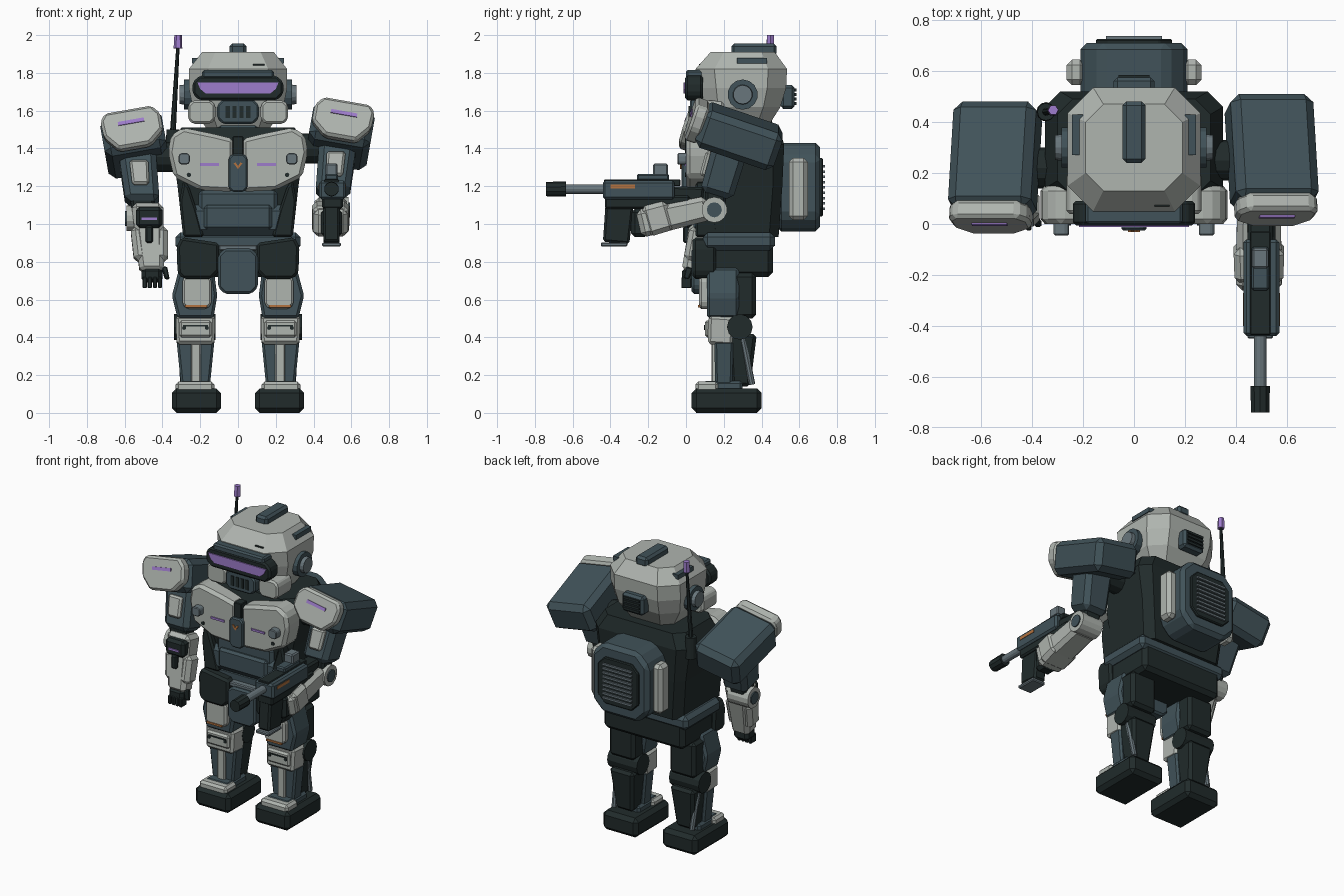
import bpy, bmesh, math
from mathutils import Matrix, Vector

def material(name, rgb):
    m = bpy.data.materials.new(name)
    m.diffuse_color = (*rgb, 1)
    return m

LIGHT = material("light_armour", (0.43, 0.46, 0.43))
SLATE = material("slate", (0.052, 0.085, 0.10))
DARK = material("dark_frame", (0.015, 0.024, 0.024))
GREY = material("metal_grey", (0.14, 0.18, 0.20))
PURPLE = material("purple_glow", (0.34, 0.20, 0.60))
ORANGE = material("orange_mark", (0.45, 0.17, 0.05))
I = Matrix.Identity(4)
SIDES = (("right", I), ("left", Matrix.Diagonal((-1, 1, 1, 1))))

def finish(name, bm, mat, bv=0.0, mx=I):
    bmesh.ops.recalc_face_normals(bm, faces=bm.faces[:])
    if bv:
        bmesh.ops.bevel(bm, geom=bm.edges[:], offset=bv, segments=1,
                        affect='EDGES', clamp_overlap=True)
    bmesh.ops.transform(bm, matrix=mx, verts=bm.verts[:])
    bmesh.ops.recalc_face_normals(bm, faces=bm.faces[:])
    me = bpy.data.meshes.new(name)
    bm.to_mesh(me)
    bm.free()
    me.materials.append(mat)
    ob = bpy.data.objects.new(name, me)
    bpy.context.collection.objects.link(ob)

def loft(name, rings, mat, bv=0.0, mx=I):
    bm = bmesh.new()
    vs = [[bm.verts.new(p) for p in r] for r in rings]
    n = len(vs[0])
    for a, b in zip(vs, vs[1:]):
        for i in range(n):
            bm.faces.new((a[i], a[(i + 1) % n], b[(i + 1) % n], b[i]))
    bm.faces.new(vs[0][::-1])
    bm.faces.new(vs[-1])
    finish(name, bm, mat, bv, mx)

def box(name, x, y, z, mat, bv=0.015, mx=I):
    loft(name, [[(x[0], y[0], h), (x[1], y[0], h), (x[1], y[1], h), (x[0], y[1], h)]
                for h in z], mat, bv, mx)

def octa(x0, x1, y0, y1, c):
    return [(x0 + c, y0), (x1 - c, y0), (x1, y0 + c), (x1, y1 - c),
            (x1 - c, y1), (x0 + c, y1), (x0, y1 - c), (x0, y0 + c)]

def stack(name, levels, mat, mx=I):
    # chamfered horizontal sections: z, half width, front y, back y, corner cut
    loft(name, [[(x, y, z) for x, y in octa(-h, h, a, b, c)]
                for z, h, a, b, c in levels], mat, 0, mx)

def prism(name, pts, y, mat, bv=0.0, mx=I):
    loft(name, [[(px, h, pz) for px, pz in pts] for h in y], mat, bv, mx)

def beam(name, p0, p1, s0, s1, mat, bv=0.02, mx=I):
    # tapered box along a line, width across x
    p0, p1 = Vector(p0), Vector(p1)
    side = Vector((1, 0, 0))
    up = (p1 - p0).normalized().cross(side)
    loft(name, [[p + side * s[0] * a / 2 + up * s[1] * b / 2
                 for a, b in ((-1, -1), (1, -1), (1, 1), (-1, 1))]
                for p, s in ((p0, s0), (p1, s1))], mat, bv, mx)

def tube(name, p0, p1, r0, r1, mat, n=12, mx=I):
    p0, p1 = Vector(p0), Vector(p1)
    bm = bmesh.new()
    bmesh.ops.create_cone(bm, cap_ends=True, segments=n, radius1=r0, radius2=r1,
                          depth=(p1 - p0).length)
    rot = (p1 - p0).to_track_quat('Z', 'Y').to_matrix().to_4x4()
    finish(name, bm, mat, 0, mx @ Matrix.Translation((p0 + p1) / 2) @ rot)

# Head
stack("head", [(1.51, .17, .14, .43, .06), (1.62, .24, .08, .50, .09),
               (1.72, .26, .06, .53, .10), (1.82, .26, .05, .535, .10),
               (1.91, .19, .13, .47, .07)], LIGHT)
box("head_crest", (-.045, .045), (.24, .48), (1.89, 1.955), SLATE)
box("visor_brow", (-.19, .19), (.0, .1), (1.77, 1.815), SLATE, .01)
prism("visor_frame", octa(-.24, .24, 1.655, 1.785, .035), (-.005, .09), DARK, .012)
prism("visor_glow", [(-.215, 1.75), (.215, 1.75), (.2, 1.715), (.17, 1.69),
                     (-.17, 1.69), (-.2, 1.715)], (-.012, 0), PURPLE)
prism("mouth_guard", octa(-.11, .11, 1.53, 1.66, .03), (.02, .15), SLATE, .01)
for i in range(4):
    x = -.054 + i * .036
    box("mouth_slot", (x - .011, x + .011), (.014, .03), (1.56, 1.625), DARK, 0)
box("rear_vent", (-.08, .08), (.5, .575), (1.61, 1.735), SLATE, .015)
for i in range(4):
    box("rear_vent_slat", (-.06, .06), (.57, .585), (1.63 + i * .024, 1.645 + i * .024), DARK, 0)
box("forehead_mark", (.08, .14), (.068, .08), (1.84, 1.848), DARK, 0)
for s, m in SIDES:
    prism(s + "_cheek", octa(.12, .265, 1.53, 1.655, .025), (.04, .2), LIGHT, .012, m)
    tube(s + "_ear", (.22, .3, 1.685), (.285, .3, 1.685), .08, .08, SLATE, 14, m)
    tube(s + "_ear_cap", (.28, .3, 1.685), (.31, .3, 1.685), .053, .05, GREY, 14, m)
    box(s + "_head_slot", (.20, .243), (.27, .43), (1.85, 1.88), SLATE, 0, m)

# Torso
stack("neck", [(1.42, .2, .1, .44, .06), (1.54, .13, .14, .4, .05)], SLATE)
stack("torso", [(.93, .29, .11, .49, .05), (1.2, .32, .08, .51, .05),
                (1.42, .35, .08, .52, .06), (1.51, .3, .11, .49, .06)], DARK)
box("belly", (-.26, .26), (.055, .3), (.94, 1.1), SLATE, .03)
box("belly_upper", (-.21, .21), (.065, .3), (1.05, 1.18), SLATE, .02)
box("belly_panel", (-.18, .18), (.04, .1), (.97, 1.1), SLATE, .015)
prism("chest_buckle", octa(-.05, .05, 1.17, 1.37, .02), (-.025, .05), SLATE, .008)
box("chest_slot", (-.028, .028), (-.006, .06), (1.36, 1.465), DARK, .004)
for s, m in SIDES:
    prism(s + "_chest_plate", [(.022, 1.45), (.12, 1.475), (.29, 1.51), (.355, 1.47),
          (.37, 1.38), (.34, 1.25), (.2, 1.18), (.022, 1.17)], (0, .15), LIGHT, .02, m)
    box(s + "_chest_light", (.1, .2), (-.007, .005), (1.308, 1.322), PURPLE, 0, m)
    prism(s + "_chest_lamp", octa(.255, .315, 1.315, 1.375, .012), (-.045, .02), GREY, .005, m)
    tube(s + "_chest_bolt", (.26, -.006, 1.26), (.26, .01, 1.26), .012, .012, DARK, 8, m)
    prism(s + "_buckle_mark", [(0, 1.29), (.024, 1.322), (.012, 1.325), (0, 1.308)],
          (-.031, -.024), ORANGE, 0, m)
    prism(s + "_waist_guard", [(.18, .93), (.29, .93), (.31, 1.12), (.29, 1.23),
          (.26, 1.2), (.22, 1.08)], (.05, .2), DARK, .012, m)

# Backpack
prism("backpack", octa(-.21, .21, .96, 1.43, .08), (.48, .71), SLATE, .025)
prism("pack_vent", octa(-.15, .15, 1.04, 1.35, .05), (.68, .725), DARK, .006)
for i in range(9):
    z = 1.075 + i * .028
    box("vent_louver", (-.11, .11), (.72, .737), (z, z + .013), GREY, 0)
for s, m in SIDES:
    box(s + "_pack_canister", (.19, .265), (.545, .645), (1.02, 1.35), LIGHT, .022, m)

# Antenna
tube("antenna_base", (-.345, .44, 1.36), (-.345, .44, 1.5), .038, .034, DARK)
tube("antenna_rod", (-.345, .44, 1.48), (-.318, .445, 1.94), .016, .009, DARK, 8)
tube("antenna_tip", (-.318, .445, 1.93), (-.317, .447, 2.0), .023, .02, PURPLE, 6)

# Pelvis
box("belt", (-.33, .33), (.09, .47), (.86, .955), SLATE, .025)
box("pelvis", (-.3, .3), (.1, .46), (.72, .9), DARK, .025)
prism("crotch_plate", octa(-.105, .105, .63, .87, .035), (.03, .2), SLATE, .012)
box("belt_buckle", (-.1, .1), (.05, .12), (.86, .89), GREY, .006)

# Legs
for s, m in SIDES:
    prism(s + "_hip_guard", [(.1, .9), (.3, .93), (.325, .88), (.32, .74), (.29, .71),
          (.14, .71), (.1, .75)], (.035, .16), DARK, .015, m)
    prism(s + "_thigh", [(.13, .77), (.31, .77), (.35, .62), (.32, .5), (.13, .5),
          (.11, .62)], (.11, .28), SLATE, .015, m)
    box(s + "_thigh_back", (.13, .32), (.24, .37), (.5, .74), DARK, .02, m)
    prism(s + "_thigh_plate", octa(.14, .295, .55, .73, .025), (.07, .13), LIGHT, .012, m)
    box(s + "_thigh_stripe", (.165, .28), (.063, .075), (.558, .57), ORANGE, 0, m)
    beam(s + "_knee", (.225, .19, .51), (.225, .18, .36), (.21, .14), (.2, .13), LIGHT, .015, m)
    box(s + "_knee_plate", (.14, .31), (.1, .14), (.4, .49), LIGHT, .012, m)
    box(s + "_knee_slot", (.16, .29), (.094, .11), (.458, .466), DARK, 0, m)
    for x in (.165, .285):
        tube(s + "_knee_bolt", (x, .094, .45), (x, .11, .45), .011, .011, DARK, 8, m)
    tube(s + "_knee_joint", (.12, .285, .455), (.34, .285, .455), .068, .068, DARK, 12, m)
    beam(s + "_shin", (.225, .2, .38), (.225, .2, .13), (.2, .1), (.15, .09), SLATE, .012, m)
    box(s + "_shin_strip", (.197, .25), (.135, .16), (.14, .37), LIGHT, .006, m)
    beam(s + "_calf", (.225, .3, .42), (.225, .29, .14), (.18, .15), (.13, .1), DARK, .018, m)
    tube(s + "_calf_piston", (.3, .3, .4), (.29, .35, .15), .017, .017, GREY, 8, m)
    box(s + "_ankle", (.14, .31), (.09, .3), (.11, .17), SLATE, .015, m)
    box(s + "_toe_cap", (.125, .33), (.05, .17), (.1, .165), LIGHT, .015, m)
    box(s + "_foot", (.09, .35), (.03, .4), (0, .13), DARK, .025, m)

# Shoulders and upper arms
for s, m in SIDES:
    if s == "left":
        m = m @ Matrix.Translation((.005, -.03, -.045))
    f = (m @ Matrix.Translation((.54, .28, 1.465))
         @ Matrix.Rotation(math.radians(10), 4, 'Y')
         @ Matrix.Rotation(math.radians(-19), 4, 'X'))
    box(s + "_shoulder_pad", (-.165, .165), (-.22, .22), (-.105, .105), SLATE, .035, f)
    prism(s + "_shoulder_plate", [(-.12, .11), (.13, .11), (.16, .07), (.155, -.02),
          (.09, -.1), (-.08, -.1), (-.16, -.03), (-.16, .06)], (-.275, -.2), LIGHT, .015, f)
    box(s + "_shoulder_light", (-.07, .07), (-.282, -.27), (.025, .045), PURPLE, 0, f)
    tube(s + "_shoulder_joint", (.3, .25, 1.4), (.5, .25, 1.4), .08, .08, DARK, 12, m)
    beam(s + "_upper_arm", (.53, .24, 1.42), (.5, .16, 1.15), (.2, .19), (.18, .18), SLATE, .03, m)
    beam(s + "_arm_plate", (.52, .135, 1.38), (.51, .1, 1.25), (.1, .06), (.09, .06), LIGHT, .012, m)
    tube(s + "_elbow", (.43, .15, 1.075), (.585, .15, 1.075), .068, .068, LIGHT, 14, m)
    tube(s + "_elbow_cap", (.42, .15, 1.075), (.592, .15, 1.075), .04, .04, SLATE, 12, m)
    beam(s + "_elbow_link", (.5, .16, 1.18), (.5, .15, 1.06), (.13, .12), (.11, .1), DARK, .015, m)

# Lowered left forearm and hand
beam("left_forearm", (-.48, .11, 1.1), (-.455, .03, .74), (.17, .15), (.13, .11), LIGHT, .025)
beam("left_forearm_bulge", (-.47, .08, .98), (-.46, .04, .8), (.2, .12), (.18, .11), LIGHT, .025)
box("wrist_device", (-.54, -.4), (-.01, .07), (.98, 1.09), DARK, .018)
box("wrist_device_tail", (-.49, -.45), (-.015, .05), (.9, .99), DARK, .008)
box("wrist_light", (-.51, -.43), (-.017, -.005), (1.02, 1.034), PURPLE, 0)
box("left_hand", (-.51, -.4), (-.02, .08), (.69, .77), DARK, .02)
for i in range(4):
    x = -.505 + i * .027
    box("left_finger", (x, x + .022), (-.025, .03), (.66, .72), DARK, .005)
beam("left_thumb", (-.39, .02, .77), (-.375, .0, .71), (.03, .04), (.025, .03), DARK, .006)

# Raised right forearm and hand
beam("right_forearm", (.49, .12, 1.085), (.49, -.25, 1.0), (.17, .13), (.18, .15), LIGHT, .025)
beam("right_cuff", (.49, -.08, 1.05), (.49, -.22, 1.01), (.2, .16), (.19, .165), LIGHT, .025)
box("right_hand", (.44, .55), (-.29, -.2), (.93, 1.08), DARK, .02)

# Rifle
box("rifle_body", (.43, .57), (-.44, -.06), (1.13, 1.23), SLATE, .012)
box("rifle_underside", (.445, .555), (-.43, .02), (1.08, 1.15), DARK, .01)
box("rifle_top_rail", (.455, .535), (-.435, -.03), (1.2, 1.236), DARK, .004)
beam("rifle_stock", (.495, -.08, 1.15), (.495, .09, 1.13), (.1, .1), (.09, .13), DARK, .012)
for x in (.427, .567):
    box("rifle_stripe", (x, x + .006), (-.4, -.27), (1.188, 1.208), ORANGE, 0)
beam("magazine", (.495, -.35, 1.12), (.495, -.37, .9), (.09, .15), (.085, .14), DARK, .012)
box("magazine_base", (.445, .545), (-.45, -.31), (.88, .903), GREY, .006)
tube("rifle_barrel", (.495, -.42, 1.185), (.495, -.66, 1.185), .025, .025, GREY)
tube("muzzle", (.495, -.635, 1.185), (.495, -.74, 1.185), .04, .038, DARK, 10)
box("sight_mount", (.46, .53), (-.26, -.09), (1.23, 1.265), SLATE, .008)
box("sight", (.462, .528), (-.175, -.095), (1.255, 1.32), GREY, .008)
